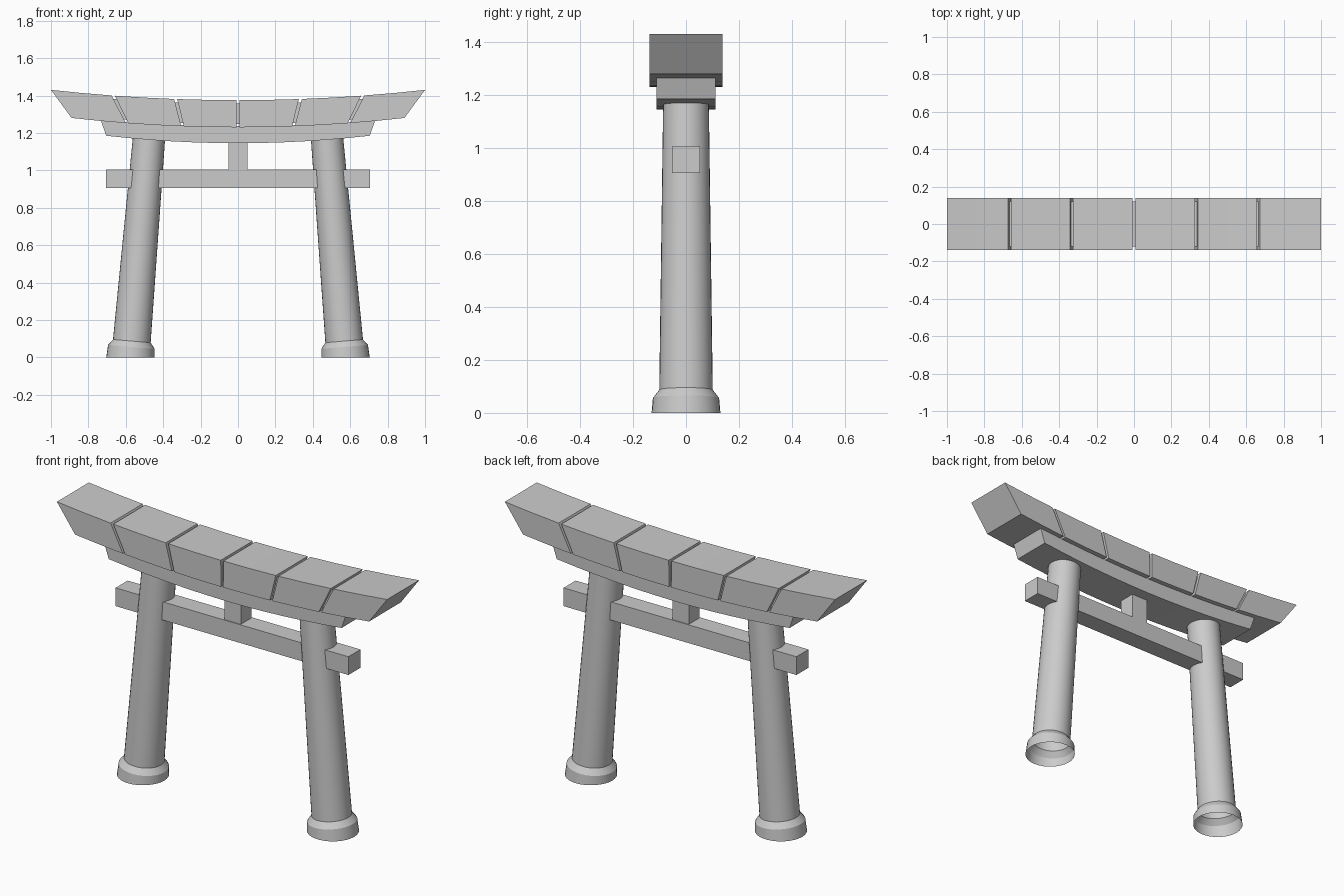
import bpy, bmesh, math

if "Cube" in bpy.data.objects:
    bpy.data.objects.remove(bpy.data.objects["Cube"])


def make_object(name, bm):
    bmesh.ops.recalc_face_normals(bm, faces=bm.faces)
    mesh = bpy.data.meshes.new(name)
    bm.to_mesh(mesh)
    bm.free()
    obj = bpy.data.objects.new(name, mesh)
    bpy.context.collection.objects.link(obj)
    return obj


def loft(name, rings, caps=True):
    """Bridge closed rings of points, optionally capping both ends."""
    bm = bmesh.new()
    rows = [[bm.verts.new(p) for p in ring] for ring in rings]
    n = len(rows[0])
    for a, b in zip(rows, rows[1:]):
        for i in range(n):
            j = (i + 1) % n
            bm.faces.new((a[i], a[j], b[j], b[i]))
    if caps:
        bm.faces.new(rows[0])
        bm.faces.new(rows[-1])
    return make_object(name, bm)


def curved_beam(name, u0, u1, steps, top, bottom, half_y, inset=0.0):
    """Curved beam; top and bottom give (half width, mid height, end rise)."""
    rings = []
    for k in range(steps + 1):
        u = u0 + (u1 - u0) * k / steps
        xt, zt = top[0] * u, top[1] + top[2] * u * u - inset
        xb, zb = bottom[0] * u, bottom[1] + bottom[2] * u * u + inset
        y = half_y - inset
        rings.append([(xb, -y, zb), (xb, y, zb), (xt, y, zt), (xt, -y, zt)])
    return loft(name, rings)


def box(name, x, y, z0, z1):
    return loft(name, [[(-x, -y, z), (x, -y, z), (x, y, z), (-x, y, z)]
                       for z in (z0, z1)])


# Upper lintel: six blocks split by narrow grooves around an inner core
TOP, BOTTOM = (1.0, 1.375, 0.055), (0.89, 1.23, 0.05)
GAP = 0.008
for i in range(6):
    a, b = -1 + i / 3, -1 + (i + 1) / 3
    curved_beam(f"top_beam_block_{i + 1}",
                a + (GAP if i > 0 else 0), b - (GAP if i < 5 else 0),
                2, TOP, BOTTOM, 0.138)
curved_beam("top_beam_core", -0.9, 0.9, 12, TOP, BOTTOM, 0.138, 0.018)

# Lower curved lintel
curved_beam("under_beam", -1, 1, 12, (0.733, 1.237, 0.03),
            (0.705, 1.145, 0.04), 0.111)

# Straight tie beam and centre strut
box("tie_beam", 0.705, 0.052, 0.905, 1.005)
box("centre_strut", 0.05, 0.047, 1.0, 1.16)

# Leaning tapered columns with flared feet, open underneath
SIDES, LEAN = 32, 0.0845
PROFILE = [(0.0, 0.130), (0.056, 0.125), (0.087, 0.101), (1.19, 0.086)]
tilt = math.atan(LEAN)
for side, label in ((-1, "left"), (1, "right")):
    rings = []
    for h, r in PROFILE:
        ring = []
        for i in range(SIDES):
            t = 2 * math.pi * i / SIDES
            c = r * math.cos(t)
            z = h - c * math.sin(tilt) if h > 0 else 0.0
            x = -0.575 + LEAN * h + c * math.cos(tilt)
            ring.append((-side * x, r * math.sin(t), z))
        rings.append(ring)
    column = loft(f"{label}_column", rings, caps=False)
    bpy.ops.object.select_all(action='DESELECT')
    column.select_set(True)
    bpy.context.view_layer.objects.active = column
    bpy.ops.object.shade_smooth_by_angle(angle=math.radians(20))
